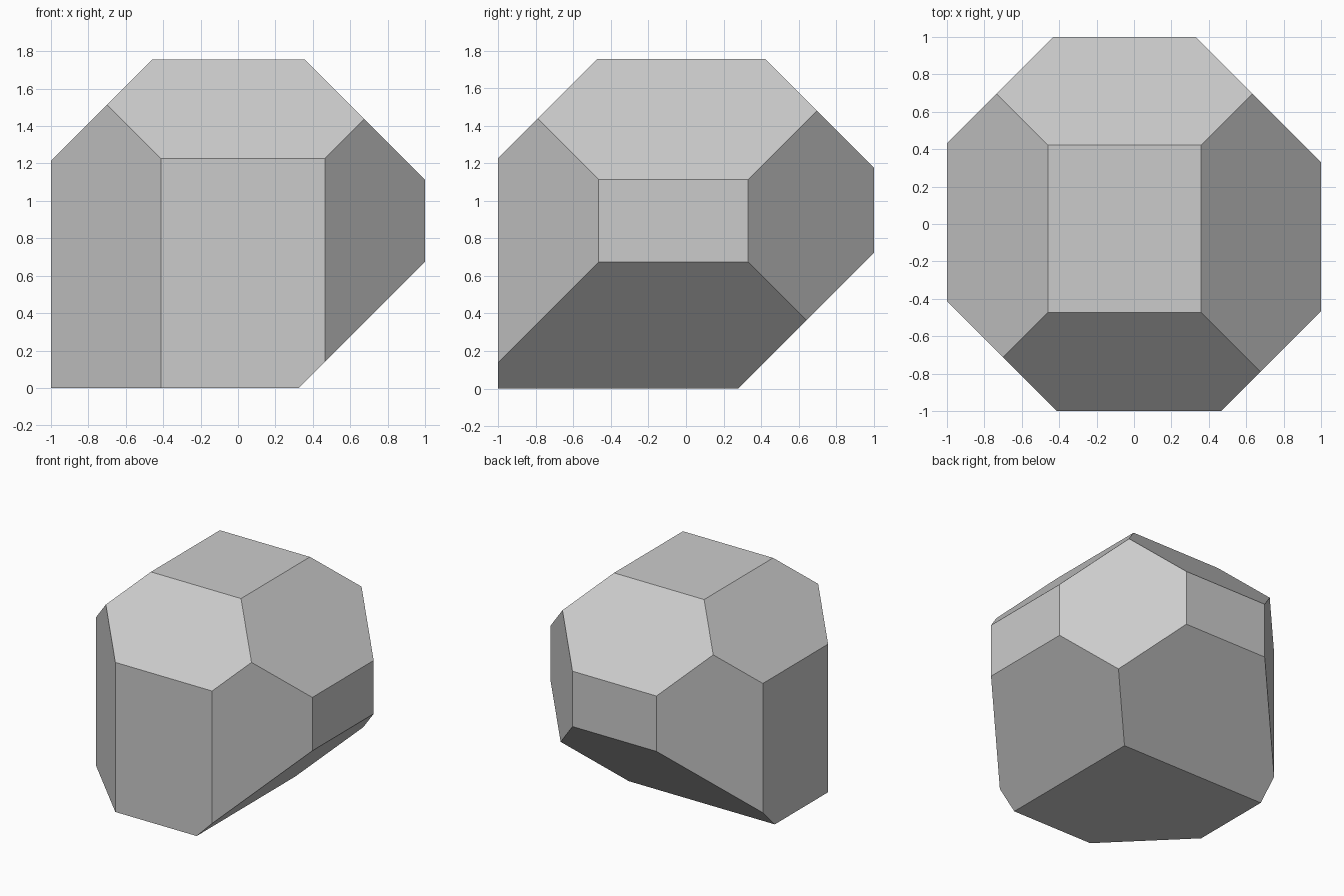
import bpy, bmesh
from mathutils import Vector

if "Cube" in bpy.data.objects:
    bpy.data.objects.remove(bpy.data.objects["Cube"])

HEIGHT = 1.755

# Bevel planes: outward direction and offset (direction . point = offset)
BEVELS = [
    # upright corners
    ((-1, -1, 0), 1.413), ((1, -1, 0), 1.465), ((1, 1, 0), 1.330), ((-1, 1, 0), 1.432),
    # top edges: front, back, right, left
    ((0, -1, 1), 2.227), ((0, 1, 1), 2.177), ((1, 0, 1), 2.113), ((-1, 0, 1), 2.215),
    # undercuts: right, back
    ((1, 0, -1), 0.325), ((0, 1, -1), 0.277),
]


def slice_off(bm, direction, offset):
    """Cut away everything beyond the plane and cap the opening."""
    n = Vector(direction)
    cut = bmesh.ops.bisect_plane(
        bm, geom=bm.verts[:] + bm.edges[:] + bm.faces[:], dist=1e-5,
        plane_co=n * (offset / n.length_squared), plane_no=n, clear_outer=True)
    edges = [e for e in cut["geom_cut"] if isinstance(e, bmesh.types.BMEdge)]
    bmesh.ops.edgeloop_fill(bm, edges=edges)


# Block with flat bevelled facets
bm = bmesh.new()
bmesh.ops.create_cube(bm, size=2)
for v in bm.verts:
    v.co.z = (v.co.z + 1) / 2 * HEIGHT
for direction, offset in BEVELS:
    slice_off(bm, direction, offset)
bmesh.ops.recalc_face_normals(bm, faces=bm.faces[:])

mesh = bpy.data.meshes.new("faceted_block")
bm.to_mesh(mesh)
bm.free()
block = bpy.data.objects.new("faceted_block", mesh)
bpy.context.collection.objects.link(block)
